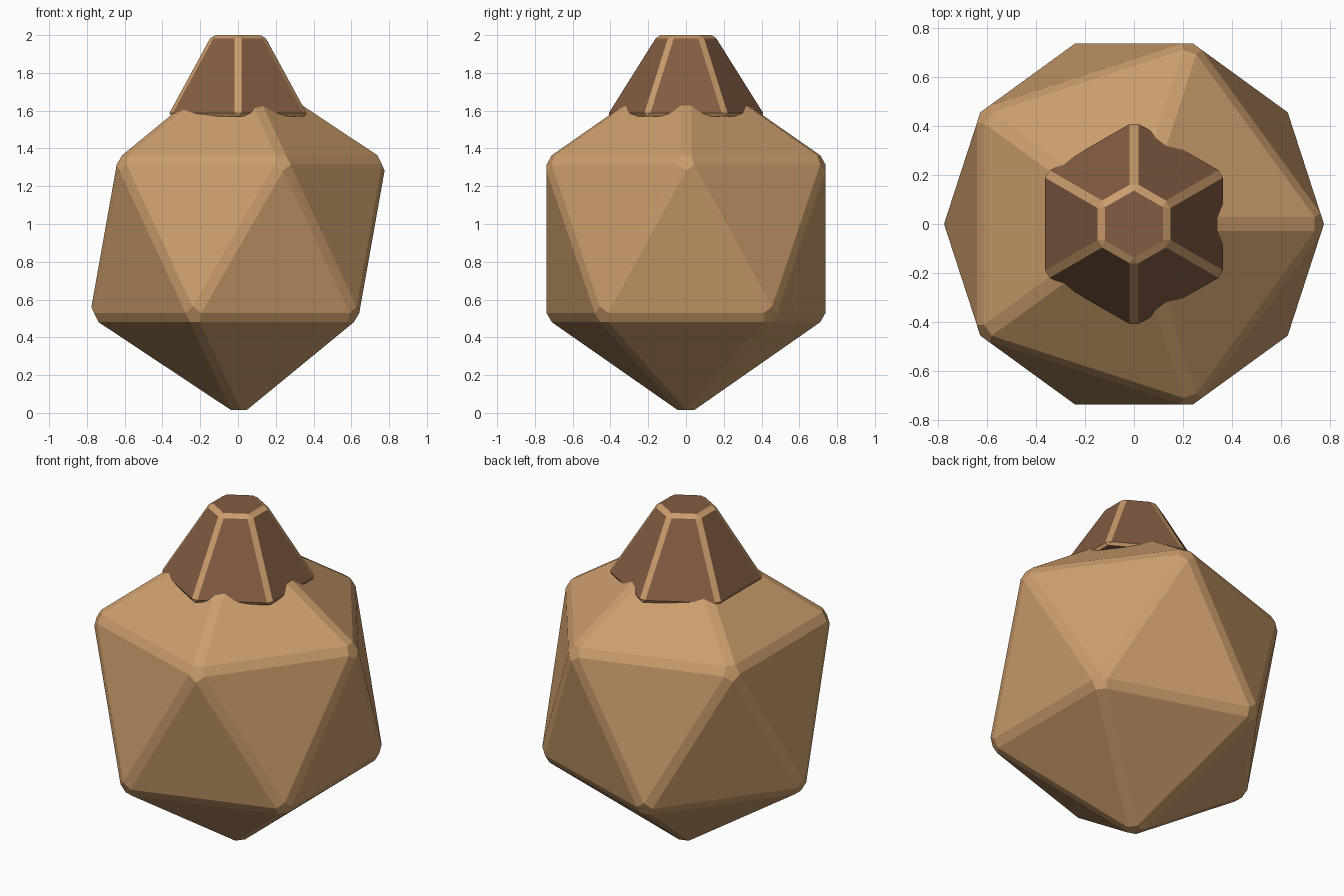
import bpy

if "Cube" in bpy.data.objects:
    bpy.data.objects.remove(bpy.data.objects["Cube"])


def colour(name, rgb):
    m = bpy.data.materials.new(name)
    m.diffuse_color = (*rgb, 1)
    m.use_nodes = True
    m.node_tree.nodes["Principled BSDF"].inputs["Base Color"].default_value = m.diffuse_color
    return m


tan = colour("tan", (0.60, 0.34, 0.15))
brown = colour("brown", (0.225, 0.108, 0.056))


def finish(name, mats, width, edge_material):
    # Name the part, apply its scale, colour it and chamfer its edges
    ob = bpy.context.object
    ob.name = name
    bpy.ops.object.transform_apply(location=False, rotation=False, scale=True)
    for m in mats:
        ob.data.materials.append(m)
    bev = ob.modifiers.new("chamfer", 'BEVEL')
    bev.width = width
    bev.segments = 1
    bev.limit_method = 'NONE'
    bev.material = edge_material
    return ob


# Faceted body: stretched icosahedron
bpy.ops.mesh.primitive_ico_sphere_add(subdivisions=1, radius=1, location=(0, 0, 0.922))
bpy.context.object.scale = (0.88, 0.88, 0.945)
finish("body", [tan], 0.03, -1)

# Six-sided cap with tan chamfers
bpy.ops.mesh.primitive_cone_add(vertices=6, radius1=0.43, radius2=0.16, depth=0.43,
                                location=(0, 0, 1.785))
finish("cap", [brown, tan], 0.02, 1)
